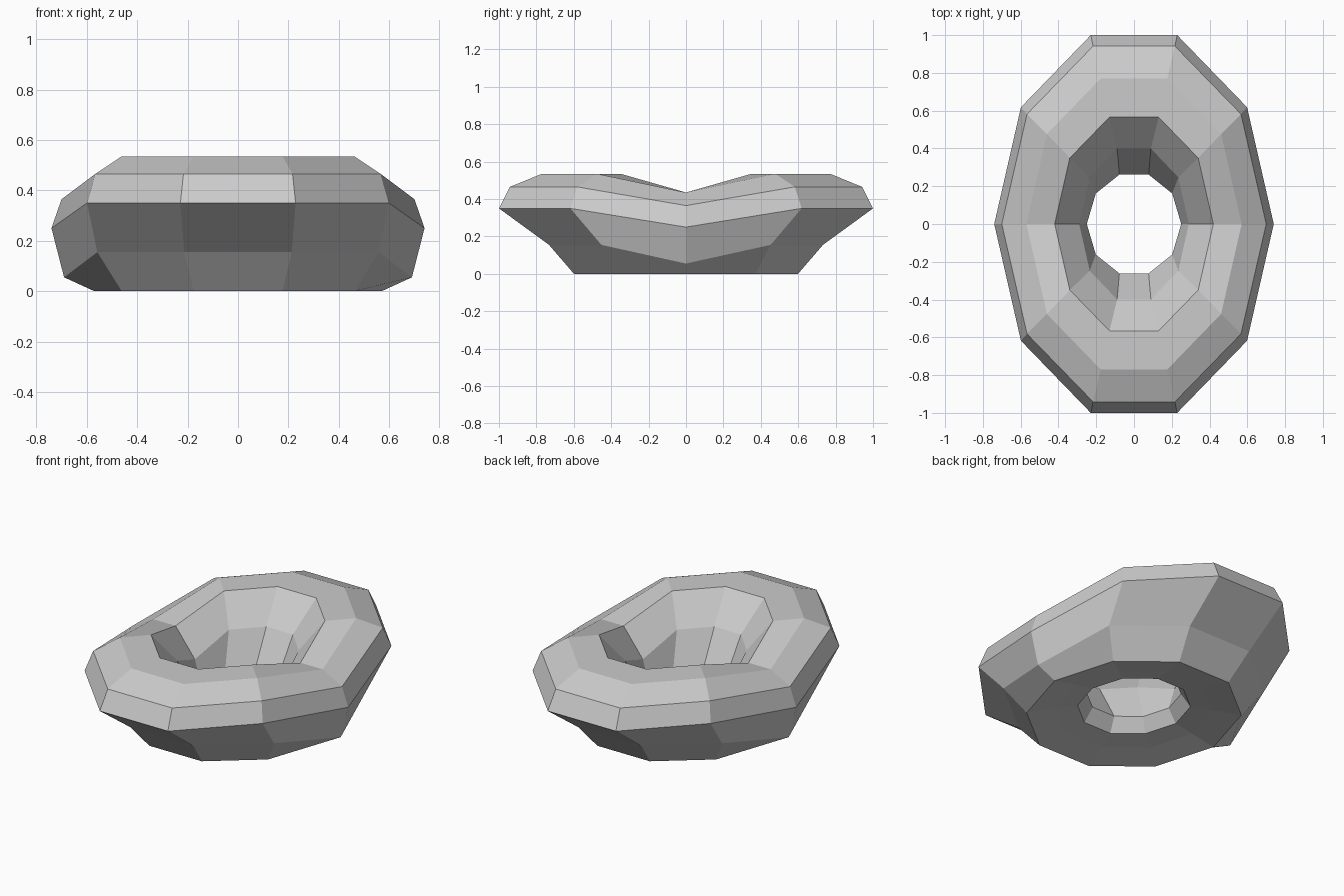
import bpy, bmesh
from math import sin, cos, pi

if "Cube" in bpy.data.objects:
    bpy.data.objects.remove(bpy.data.objects["Cube"])

SIDES = 10
# closed cross-section: (x radius, y radius, height, dip at the two side points)
RINGS = [
    (0.57, 0.63, 0.0, 0.0),       # foot
    (0.69, 0.77, 0.155, 0.1),     # lower wall
    (0.74, 1.0515, 0.35, 0.1),    # widest edge
    (0.70, 0.99, 0.465, 0.1),     # shoulder
    (0.57, 0.81, 0.535, 0.1),     # flat rim, outside
    (0.42, 0.595, 0.535, 0.1),    # flat rim, inside
    (0.29, 0.42, 0.366, 0.1),     # inner wall
    (0.25, 0.275, 0.13, 0.0),     # narrowest part of the hole
    (0.30, 0.33, 0.05, 0.0),      # underside, inner
    (0.42, 0.46, 0.03, 0.0),      # underside, outer
]

bm = bmesh.new()
loops = []
for rx, ry, z, dip in RINGS:
    loop = []
    for i in range(SIDES):
        a = 2 * pi * i / SIDES
        drop = dip if i % (SIDES // 2) == 0 else 0
        loop.append(bm.verts.new((rx * cos(a), ry * sin(a), z - drop)))
    loops.append(loop)

# skin neighbouring rings, closing the section back to the foot
for k, low in enumerate(loops):
    high = loops[(k + 1) % len(loops)]
    for i in range(SIDES):
        j = (i + 1) % SIDES
        bm.faces.new((low[i], low[j], high[j], high[i]))
bmesh.ops.recalc_face_normals(bm, faces=bm.faces)

mesh = bpy.data.meshes.new("saddle_ring")
bm.to_mesh(mesh)
bm.free()
bpy.context.collection.objects.link(bpy.data.objects.new("saddle_ring", mesh))
